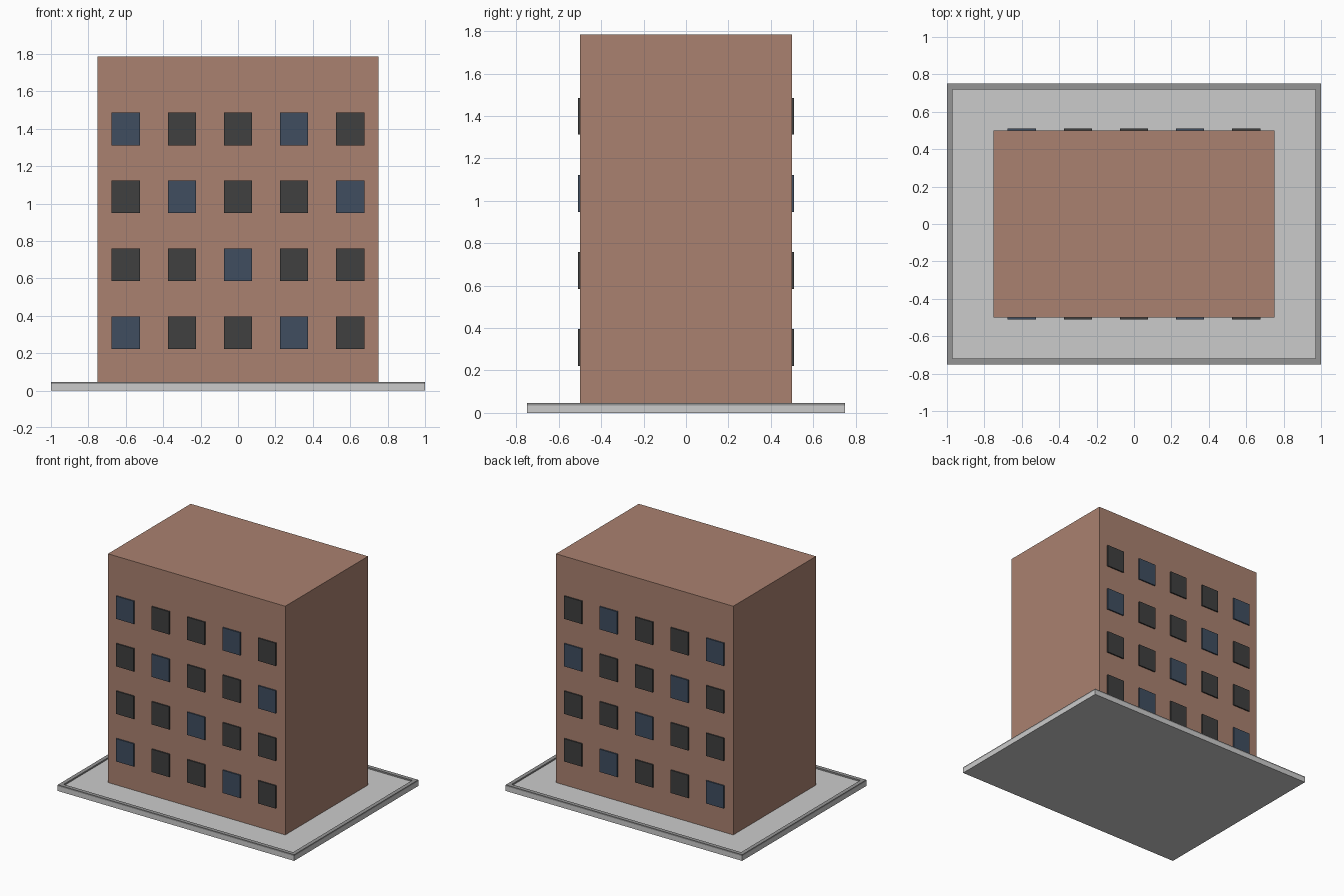
import bpy

if "Cube" in bpy.data.objects:
    bpy.data.objects.remove(bpy.data.objects["Cube"])


def material(name, rgb):
    m = bpy.data.materials.new(name)
    m.diffuse_color = (*rgb, 1.0)
    m.use_nodes = True
    m.node_tree.nodes["Principled BSDF"].inputs["Base Color"].default_value = m.diffuse_color
    return m


def box(name, lo, hi, mat=None):
    bpy.ops.mesh.primitive_cube_add(size=1, location=[(a + b) / 2 for a, b in zip(lo, hi)])
    ob = bpy.context.object
    ob.name = name
    ob.scale = [b - a for a, b in zip(lo, hi)]
    bpy.ops.object.transform_apply(location=False, rotation=False, scale=True)
    if mat:
        ob.data.materials.append(mat)
    return ob


brick = material("brick", (0.40, 0.22, 0.16))
kerb_grey = material("kerb_grey", (0.30, 0.30, 0.30))
dark_glass = material("dark_glass", (0.05, 0.05, 0.05))
blue_glass = material("blue_glass", (0.05, 0.075, 0.115))

# Ground slab
SLAB, KERB, W = 0.036, 0.047, 0.03
box("slab", (-1, -0.75, 0), (1, 0.75, SLAB))

# Raised kerb around the slab edge
box("kerb_front", (-1, -0.75, SLAB), (1, -0.75 + W, KERB), kerb_grey)
box("kerb_back", (-1, 0.75 - W, SLAB), (1, 0.75, KERB), kerb_grey)
box("kerb_left", (-1, -0.75 + W, SLAB), (-1 + W, 0.75 - W, KERB), kerb_grey)
box("kerb_right", (1 - W, -0.75 + W, SLAB), (1, 0.75 - W, KERB), kerb_grey)

# Main block
box("building", (-0.75, -0.5, SLAB), (0.75, 0.5, 1.785), brick)

# Window grid on front and back, every third pane on the diagonal is blue
for side, y in (("front", -0.5), ("back", 0.5)):
    for row in range(4):
        z = 0.308 + row * 0.3635
        for col in range(5):
            x = -0.6 + col * 0.3
            glass = blue_glass if (row + col) % 3 == 0 else dark_glass
            box(f"window_{side}_{row}_{col}",
                (x - 0.075, y - 0.01, z - 0.087), (x + 0.075, y + 0.01, z + 0.087), glass)
